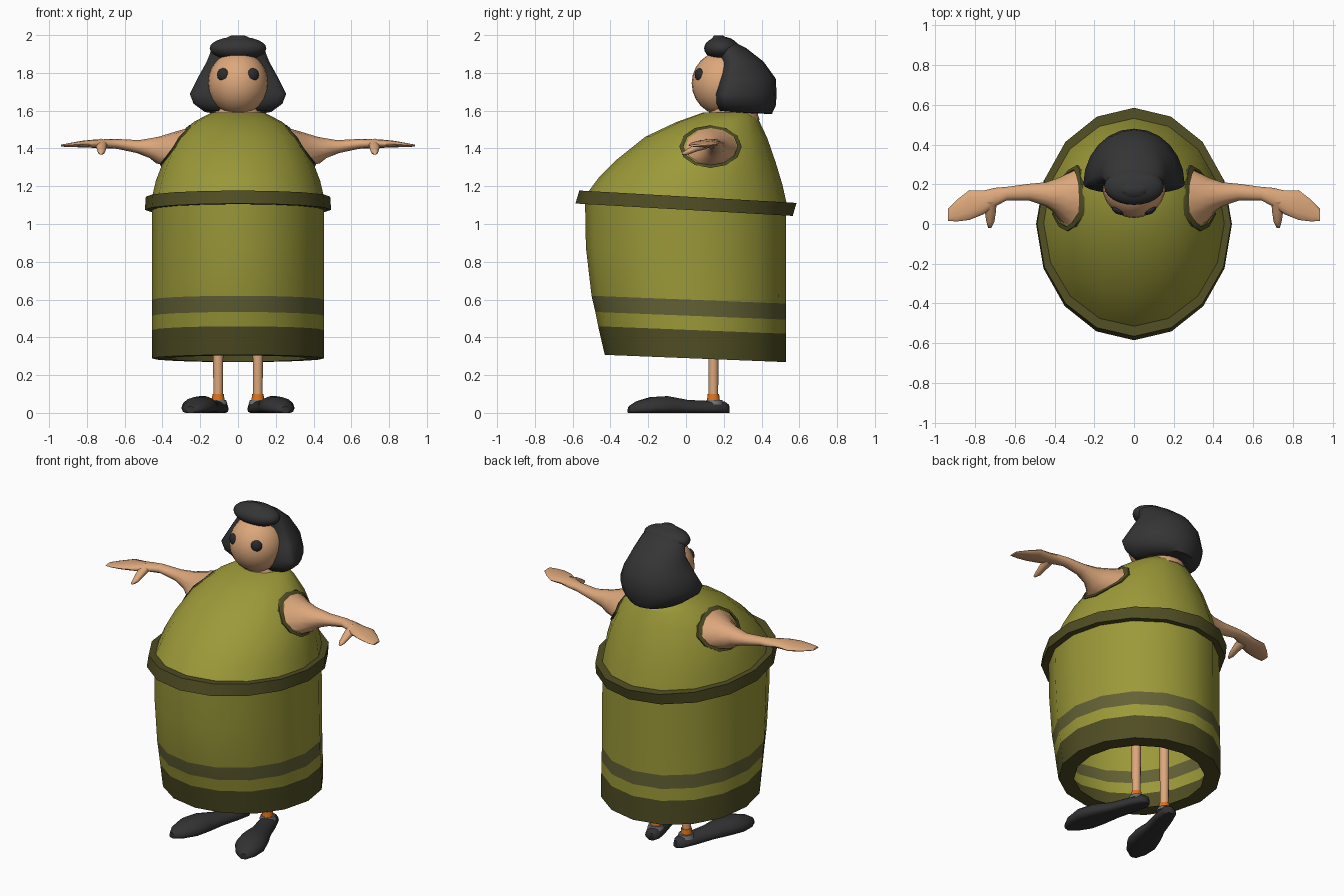
import bpy, bmesh, math
from mathutils import Vector, Matrix
from mathutils.bvhtree import BVHTree

if "Cube" in bpy.data.objects:
    bpy.data.objects.remove(bpy.data.objects["Cube"])


def material(name, r, g, b):
    m = bpy.data.materials.new(name)
    m.diffuse_color = (r, g, b, 1)
    m.use_nodes = True
    m.node_tree.nodes["Principled BSDF"].inputs["Base Color"].default_value = m.diffuse_color
    return m


SKIN = material("skin", 0.72, 0.39, 0.20)
OLIVE = material("olive cloth", 0.33, 0.32, 0.04)
STRIPE = material("olive stripe", 0.125, 0.12, 0.035)
DARK = material("dark olive trim", 0.08, 0.075, 0.017)
HAIR = material("black hair", 0.035, 0.035, 0.035)
EYE = material("eye black", 0.025, 0.025, 0.028)
SHOE = material("shoe black", 0.032, 0.032, 0.034)
LINING = material("grey lining", 0.16, 0.16, 0.17)
ORANGE = material("orange sock", 0.75, 0.17, 0.01)


def finish(bm, name, mats, angle=40):
    bmesh.ops.recalc_face_normals(bm, faces=bm.faces)
    me = bpy.data.meshes.new(name)
    bm.to_mesh(me)
    bm.free()
    for m in mats:
        me.materials.append(m)
    ob = bpy.data.objects.new(name, me)
    bpy.context.collection.objects.link(ob)
    bpy.ops.object.select_all(action='DESELECT')
    ob.select_set(True)
    bpy.context.view_layer.objects.active = ob
    bpy.ops.object.shade_smooth_by_angle(angle=math.radians(angle))
    return ob


def loft(name, rings, mats, caps=True, bands=None, loop=False, angle=40):
    """Skin a list of point rings; bands gives a material index per band."""
    bm = bmesh.new()
    vs = [[bm.verts.new(p) for p in r] for r in rings]
    n = len(vs[0])
    for i in range(len(vs) if loop else len(vs) - 1):
        a, b = vs[i], vs[(i + 1) % len(vs)]
        for k in range(n):
            f = bm.faces.new((a[k], a[(k + 1) % n], b[(k + 1) % n], b[k]))
            f.material_index = bands[i] if bands else 0
    if caps and not loop:
        bm.faces.new(vs[0])
        bm.faces.new(vs[-1])
    return finish(bm, name, mats, angle)


def egg(z, yf, yc, yb, hw, tilt=0.0, n=16):
    """Horizontal egg outline: front yf, widest at yc, back yb, half width hw."""
    pts = []
    for k in range(n):
        t = 2 * math.pi * k / n
        s = math.sin(t)
        y = yc + s * ((yb - yc) if s > 0 else (yc - yf))
        pts.append(Vector((hw * math.cos(t), y, z - tilt * y)))
    return pts


def ball(name, mat, centre, radii, seg=24, rot=0.0):
    bm = bmesh.new()
    M = Matrix.Translation(centre) @ Matrix.Rotation(rot, 4, 'Z') @ Matrix.Diagonal((*radii, 1))
    bmesh.ops.create_uvsphere(bm, u_segments=seg, v_segments=seg // 2, radius=1, matrix=M)
    return finish(bm, name, [mat], 60)


def tube(name, mat, x, y, levels, n=12):
    """Upright turned part from (z, radius) levels."""
    rings = [[(x + r * math.cos(2 * math.pi * k / n), y + r * math.sin(2 * math.pi * k / n), z)
              for k in range(n)] for z, r in levels]
    return loft(name, rings, [mat])


# Barrel skirt: open below, with an inward lip and painted bands
loft("skirt", [
    egg(0.29, -0.34, 0.05, 0.43, 0.365, 0.04),
    egg(0.29, -0.43, 0.05, 0.53, 0.455, 0.04),
    egg(0.44, -0.465, 0.04, 0.53, 0.455, 0.04),
    egg(0.515, -0.48, 0.03, 0.53, 0.455, 0.04),
    egg(0.60, -0.50, 0.02, 0.53, 0.455, 0.04),
    egg(0.85, -0.53, 0.01, 0.53, 0.455, 0.05),
    egg(1.12, -0.535, 0.0, 0.53, 0.455, 0.057)],
    [OLIVE, STRIPE, DARK], caps=False, bands=[2, 2, 0, 1, 0, 0])

# Waist hoop
loft("waist_hoop", [
    egg(1.075, -0.53, 0, 0.52, 0.45, 0.057),
    egg(1.075, -0.585, 0, 0.565, 0.493, 0.057),
    egg(1.145, -0.565, 0, 0.585, 0.488, 0.057),
    egg(1.145, -0.51, 0, 0.53, 0.45, 0.057)],
    [DARK], loop=True, angle=30)

# Bodice
bodice_rings = [
    egg(1.13, -0.525, 0.0, 0.535, 0.458, 0.057),
    egg(1.23, -0.46, 0.03, 0.51, 0.435, 0.04),
    egg(1.335, -0.365, 0.06, 0.475, 0.395, 0.02),
    egg(1.46, -0.215, 0.11, 0.43, 0.325, 0.01),
    egg(1.54, -0.05, 0.17, 0.39, 0.235),
    egg(1.59, 0.09, 0.23, 0.365, 0.14)]
bodice = loft("bodice", bodice_rings, [OLIVE], angle=60)
tree = BVHTree.FromPolygons([v.co.copy() for v in bodice.data.vertices],
                            [tuple(p.vertices) for p in bodice.data.polygons])


def armhole(scale, push, n=12):
    """Loop of points lying on the side of the bodice."""
    pts = []
    for k in range(n):
        t = 2 * math.pi * k / n
        y, z = 0.13 + 0.165 * scale * math.cos(t), 1.41 + 0.113 * scale * math.sin(t)
        hit = tree.ray_cast(Vector((2, y, z)), Vector((-1, 0, 0)))[0]
        pts.append(Vector(((hit.x if hit else 0.3) + push, y, z)))
    return pts


def arm_ring(x, y, z, ry, rz, lean=0.0, n=12):
    return [Vector((x - lean * rz * math.sin(2 * math.pi * k / n),
                    y + ry * math.cos(2 * math.pi * k / n),
                    z + rz * math.sin(2 * math.pi * k / n))) for k in range(n)]


def flip(rings, s):
    return [[(p[0] * s, p[1], p[2]) for p in r] for r in rings]


def shoe_ring(d, w, h, n=14):
    """Shoe section at distance d from the heel, toes turned out."""
    ux, uy = 0.30, -0.954
    pts = []
    for k in range(n):
        c, s = math.cos(2 * math.pi * k / n), math.sin(2 * math.pi * k / n)
        z = 0.3 * h + (0.7 * h * s if s > 0 else -0.3 * h * min(1, -1.6 * s))
        pts.append((0.085 + ux * d - uy * w * c, 0.225 + uy * d + ux * w * c, z))
    return pts


for side, s in (("left", 1), ("right", -1)):
    # Armhole trim
    loft(side + "_armhole_trim",
         flip([armhole(1.0, -0.01), armhole(1.0, 0.01), armhole(0.87, 0.01), armhole(0.87, -0.01)], s),
         [DARK], caps=False)
    # Arm and mitten hand
    loft(side + "_arm", flip([
        armhole(0.9, -0.01),
        arm_ring(0.385, 0.14, 1.405, 0.09, 0.083, 0.6),
        arm_ring(0.445, 0.15, 1.405, 0.06, 0.056, 0.4),
        arm_ring(0.53, 0.16, 1.41, 0.042, 0.034, 0.2),
        arm_ring(0.64, 0.153, 1.424, 0.034, 0.026),
        arm_ring(0.70, 0.135, 1.425, 0.047, 0.024),
        arm_ring(0.76, 0.108, 1.425, 0.06, 0.022),
        arm_ring(0.83, 0.095, 1.423, 0.075, 0.017),
        arm_ring(0.89, 0.068, 1.418, 0.055, 0.011),
        arm_ring(0.937, 0.045, 1.415, 0.03, 0.005)], s), [SKIN], angle=60)
    # Thumb
    thumb = []
    for x, y, z, r in ((0.725, 0.11, 1.425, 0.034), (0.723, 0.055, 1.405, 0.027),
                       (0.723, 0.01, 1.383, 0.02), (0.726, -0.02, 1.372, 0.008)):
        thumb.append([(x + r * math.cos(math.pi * k / 4), y, z + 0.8 * r * math.sin(math.pi * k / 4))
                      for k in range(8)])
    loft(side + "_thumb", flip(thumb, s), [SKIN], angle=60)
    # Leg, sock, shoe lining and shoe
    tube(side + "_leg", SKIN, s * 0.105, 0.145, [(0.06, 0.025), (0.3, 0.027), (0.95, 0.03)])
    tube(side + "_sock", ORANGE, s * 0.105, 0.145, [(0.055, 0.036), (0.075, 0.033), (0.10, 0.03)])
    tube(side + "_shoe_lining", LINING, s * 0.105, 0.15, [(0.045, 0.05), (0.069, 0.042)])
    shoe = [shoe_ring(*a) for a in ((0, 0.02, 0.045), (0.025, 0.045, 0.062), (0.10, 0.055, 0.064),
                                    (0.23, 0.062, 0.07), (0.34, 0.083, 0.09), (0.43, 0.09, 0.085),
                                    (0.51, 0.062, 0.062), (0.553, 0.022, 0.035))]
    loft(side + "_shoe", flip(shoe, s), [SHOE], angle=50)
    # Eye
    ball(side + "_eye", EYE, (s * 0.08, 0.07, 1.79), (0.034, 0.02, 0.035), 16, s * 0.5)

# Neck and head
tube("neck", SKIN, 0, 0.25, [(1.55, 0.14), (1.59, 0.128), (1.66, 0.11)], 16)
ball("head", SKIN, (0, 0.195, 1.745), (0.16, 0.165, 0.17))

# Bobbed hair with a rolled fringe
loft("hair", [egg(*a, n=24) for a in (
    (1.60, 0.26, 0.31, 0.40, 0.10, 0.04),
    (1.61, 0.17, 0.23, 0.455, 0.18, 0.06),
    (1.645, 0.155, 0.205, 0.475, 0.235, 0.04),
    (1.69, 0.15, 0.20, 0.48, 0.255, 0.01),
    (1.77, 0.165, 0.23, 0.475, 0.215),
    (1.86, 0.18, 0.25, 0.41, 0.165),
    (1.93, 0.16, 0.22, 0.32, 0.138),
    (1.975, 0.13, 0.18, 0.235, 0.085),
    (1.998, 0.15, 0.17, 0.195, 0.035))], [HAIR], angle=60)
ball("fringe", HAIR, (0, 0.188, 1.93), (0.15, 0.092, 0.062))
